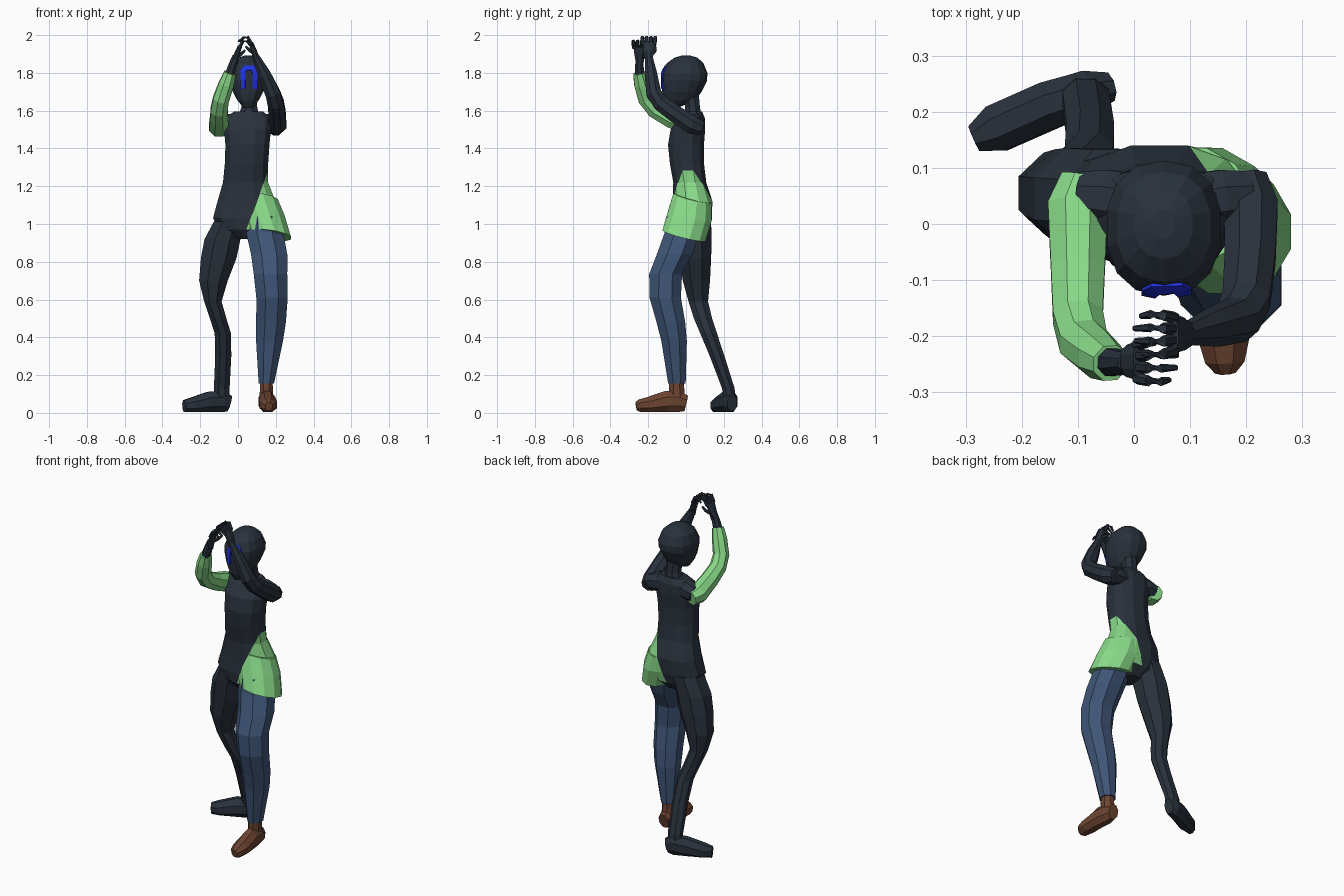
import bpy, bmesh, math
from mathutils import Vector
from mathutils.bvhtree import BVHTree

def material(name, rgb):
    m = bpy.data.materials.new(name)
    m.diffuse_color = (*rgb, 1)
    return m

DARK = material("dark slate", (0.022, 0.031, 0.045))
GREEN = material("light green", (0.25, 0.70, 0.25))
DENIM = material("denim blue", (0.050, 0.092, 0.185))
BROWN = material("shoe brown", (0.15, 0.058, 0.03))
BLUE = material("bright blue", (0.015, 0.03, 0.75))
X, Y, Z = Vector((1, 0, 0)), Vector((0, 1, 0)), Vector((0, 0, 1))

def finish(name, bm, *mats):
    bmesh.ops.recalc_face_normals(bm, faces=bm.faces)
    me = bpy.data.meshes.new(name)
    bm.to_mesh(me)
    for m in mats:
        me.materials.append(m)
    ob = bpy.data.objects.new(name, me)
    bpy.context.collection.objects.link(ob)
    return ob

def tube(pts, n=8, axis=None, ref=X, p=1.0):
    """Closed loft. pts: (x, y, z, radius along ref, other radius)."""
    bm = bmesh.new()
    cs = [Vector(q[:3]) for q in pts]
    rings = []
    for i, q in enumerate(pts):
        t = axis or (cs[min(i + 1, len(cs) - 1)] - cs[max(i - 1, 0)])
        t = t.normalized()
        u = (ref - t * ref.dot(t)).normalized()
        v = t.cross(u)
        ring = []
        for k in range(n):
            a = 2 * math.pi * (k + 0.5) / n
            c, s = math.cos(a), math.sin(a)
            c = math.copysign(abs(c) ** p, c)
            s = math.copysign(abs(s) ** p, s)
            co = cs[i] + u * c * q[3] + v * s * q[-1]
            co.z = max(co.z, 0.004)
            ring.append(bm.verts.new(co))
        rings.append(ring)
    for a, b in zip(rings, rings[1:]):
        for k in range(n):
            j = (k + 1) % n
            bm.faces.new((a[k], a[j], b[j], b[k]))
    bm.faces.new(rings[0])
    bm.faces.new(rings[-1])
    return bm

# Torso and hips, cut along a slanted plane where the tunic colour starts
torso = tube([(.05, .02, .92, .05, .06), (.05, .025, .97, .14, .10), (.05, .03, 1.03, .188, .11),
              (.045, .035, 1.12, .158, .108), (.04, .02, 1.22, .123, .09), (.045, .005, 1.32, .118, .093),
              (.05, 0, 1.42, .12, .098), (.05, .01, 1.50, .128, .094), (.052, .03, 1.56, .128, .072),
              (.056, .035, 1.595, .08, .052)], n=12, axis=Z, p=.85)
cut_co, cut_no = Vector((.155, 0, 1.27)), Vector((.27, 0, -.1))
bmesh.ops.bisect_plane(torso, geom=torso.verts[:] + torso.edges[:] + torso.faces[:],
                       plane_co=cut_co, plane_no=cut_no)
for f in torso.faces:
    c = f.calc_center_median()
    f.material_index = int((c - cut_co).dot(cut_no) > 0 and c.z > .98)
finish("torso", torso, DARK, GREEN)

# Flared tunic over the left hip
hem = tube([(.10, .035, 1.14, .115, .108), (.125, .022, 1.05, .128, .122), (.163, -.01, .94, .122, .122)],
           n=12, axis=Vector((.13, .25, 1)))
bmesh.ops.bisect_plane(hem, geom=hem.verts[:] + hem.edges[:] + hem.faces[:],
                       plane_co=cut_co, plane_no=cut_no, clear_inner=True)
finish("tunic_skirt", hem, GREEN)

# Neck and head
finish("neck", tube([(.056, .035, 1.57, .06, .05), (.06, .035, 1.62, .045, .042),
                     (.057, .02, 1.70, .045, .05)], axis=Z), DARK)
hx = .053
head = tube([(hx, -.07, 1.615, .024, .028), (hx, -.035, 1.655, .058, .085), (hx, -.022, 1.70, .082, .104),
             (hx, -.008, 1.76, .101, .12), (hx, -.007, 1.80, .103, .12), (hx, -.005, 1.85, .085, .098),
             (hx, 0, 1.88, .052, .062), (hx, 0, 1.891, .02, .026)], n=14, axis=Z, p=.85)
head_tree = BVHTree.FromBMesh(head)
finish("head", head, DARK)

# Arch-shaped face marking, projected on the head
outer = [(-.044, 1.71), (-.044, 1.76), (-.044, 1.815), (-.028, 1.838)]
inner = [(-.019, 1.718), (-.019, 1.76), (-.018, 1.802), (-.012, 1.815)]
mirror = lambda h: h + [(-a, b) for a, b in reversed(h)]
bm = bmesh.new()
def on_face(q):
    x = q[0] + hx + .005
    hit = head_tree.ray_cast(Vector((x, -1, q[1])), Y)[0]
    return bm.verts.new(hit - Y * .005)
o = [on_face(q) for q in mirror(outer)]
i_ = [on_face(q) for q in mirror(inner)]
for k in range(len(o) - 1):
    bm.faces.new((o[k], o[k + 1], i_[k + 1], i_[k]))
mark = finish("face_marking", bm, BLUE)
mod = mark.modifiers.new("thickness", 'SOLIDIFY')
mod.thickness = .006
mod.offset = 0

# Right leg and foot
finish("right_leg", tube([(-.04, .04, 1.03, .085, .10), (-.082, .045, .92, .103, .098), (-.102, .05, .82, .102, .09),
                          (-.13, .055, .70, .082, .078), (-.133, .065, .59, .05, .056), (-.105, .09, .50, .047, .052),
                          (-.08, .12, .42, .047, .048), (-.078, .165, .30, .046, .042), (-.086, .224, .13, .045, .036),
                          (-.086, .232, .06, .042, .034)], axis=Z), DARK)
finish("right_foot", tube([(-.045, .245, .05, .028, .045), (-.08, .236, .06, .042, .062), (-.15, .212, .055, .046, .062),
                           (-.245, .17, .038, .046, .046), (-.285, .152, .036, .026, .034)], ref=Y), DARK)

# Left trouser leg and shoe
finish("left_trouser_leg", tube([(.14, -.01, 1.04, .095, .10), (.142, -.022, .95, .106, .10),
                                 (.165, -.06, .84, .104, .102), (.172, -.108, .735, .096, .094),
                                 (.18, -.11, .61, .09, .09), (.175, -.08, .48, .085, .082),
                                 (.167, -.063, .38, .077, .073), (.15, -.048, .155, .044, .05)], axis=Z), DENIM)
finish("left_ankle", tube([(.15, -.05, .20, .036, .042), (.15, -.05, .13, .037, .044),
                           (.15, -.045, .05, .04, .045)], axis=Z), BROWN)
finish("left_shoe", tube([(.15, .002, .05, .034, .045), (.15, -.04, .06, .044, .062), (.155, -.10, .06, .046, .062),
                          (.16, -.20, .042, .05, .045), (.162, -.245, .038, .038, .036),
                          (.163, -.264, .034, .02, .024)]), BROWN)

# Arms
finish("right_shoulder", tube([(.0, .035, 1.53, .058), (-.05, .045, 1.53, .056), (-.095, .05, 1.52, .048)],
                              ref=Y), DARK)
finish("right_sleeve", tube([(-.088, .08, 1.505, .045), (-.10, .03, 1.515, .058), (-.10, -.08, 1.557, .052),
                             (-.10, -.165, 1.605, .048), (-.09, -.21, 1.66, .046), (-.062, -.235, 1.74, .043),
                             (-.042, -.248, 1.80, .034)]), GREEN)
finish("right_wrist", tube([(-.05, -.245, 1.77, .028), (-.032, -.247, 1.83, .025), (-.012, -.247, 1.89, .019)]), DARK)
finish("left_shoulder", tube([(.10, .035, 1.535, .058), (.16, .045, 1.53, .056), (.205, .05, 1.52, .048)],
                             ref=Y), DARK)
finish("left_arm", tube([(.198, .08, 1.505, .042), (.208, .03, 1.525, .052), (.207, -.06, 1.585, .049),
                         (.20, -.135, 1.64, .046), (.185, -.17, 1.69, .043), (.14, -.185, 1.79, .036),
                         (.092, -.197, 1.89, .02)]), DARK)

# Hands: a palm, four curled fingers and a thumb, bending towards each other
def hand(name, wx, wy, wz, side):
    P = lambda dx, dy, dz, *r: (wx + side * dx, wy + dy, wz + dz, *r)
    finish(name + "_palm", tube([P(-.008, 0, -.03, .02, .02), P(.004, 0, .02, .016, .03),
                                 P(.022, 0, .065, .013, .036)]), DARK)
    for k in range(4):
        d = -.03 + .02 * k
        reach = (.075, .088, .09, .078)[k]
        finish(f"{name}_finger_{k + 1}", tube([P(.018, d, .055, .011), P(.038, d * 1.15, .094, .010),
                                               P(.06, d * 1.2, .092, .008), P(reach, d * 1.1, .07, .005)], n=6), DARK)
    finish(name + "_thumb", tube([P(.004, .02, .01, .011), P(.028, .033, .025, .010),
                                  P(.05, .034, .045, .006)], n=6), DARK)

hand("right_hand", -.012, -.245, 1.875, 1)
hand("left_hand", .09, -.197, 1.895, -1)
